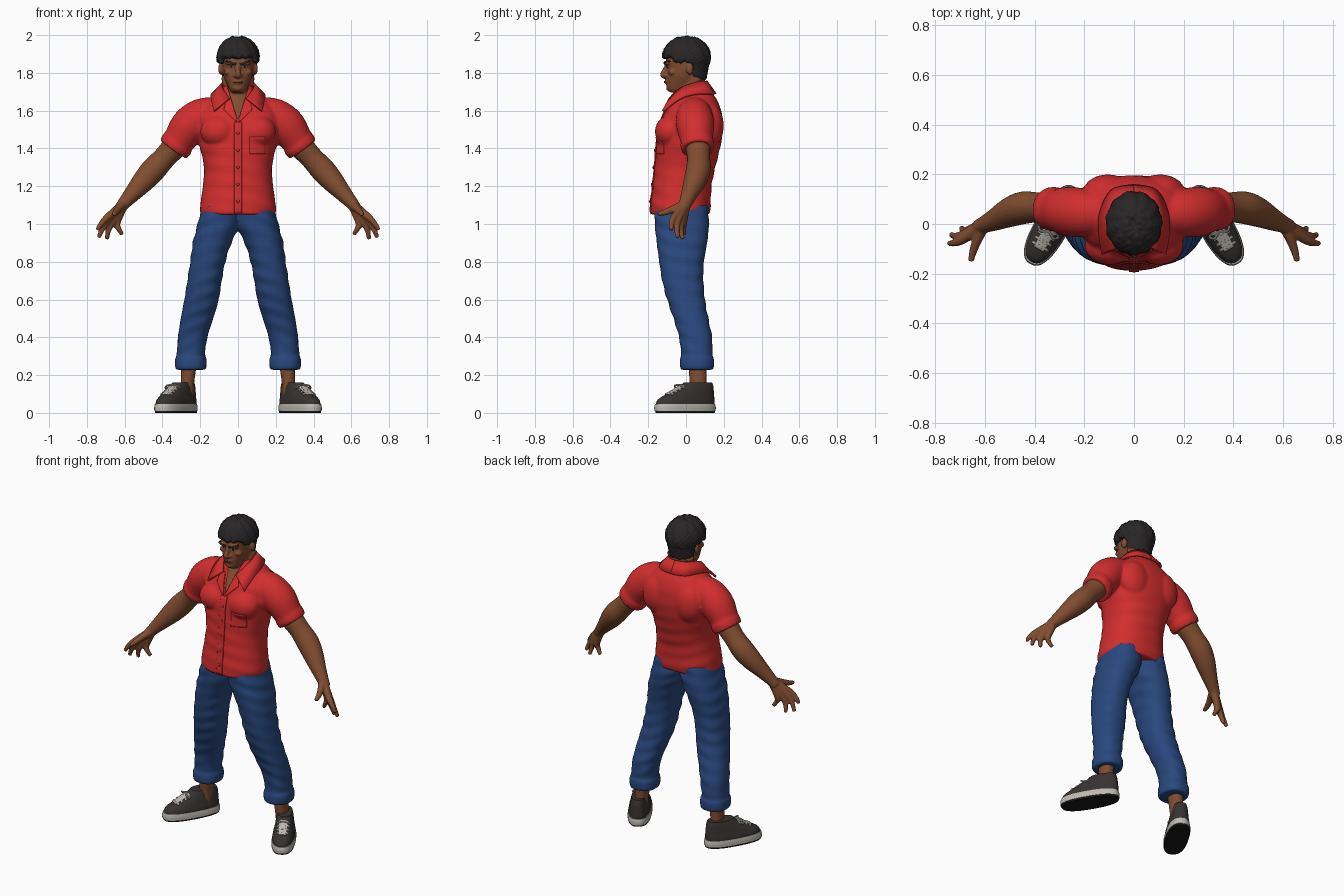
import bpy, bmesh, math
from math import cos, sin, pi
from mathutils import Vector, Matrix
from mathutils.bvhtree import BVHTree

if "Cube" in bpy.data.objects:
    bpy.data.objects.remove(bpy.data.objects["Cube"])


def material(name, *rgb):
    m = bpy.data.materials.new(name)
    m.use_nodes = True
    m.diffuse_color = (*rgb, 1)
    bsdf = m.node_tree.nodes["Principled BSDF"]
    bsdf.inputs["Base Color"].default_value = (*rgb, 1)
    bsdf.inputs["Roughness"].default_value = 0.8
    return m


SKIN = material("brown skin", 0.22, 0.075, 0.03)
LIP = material("dark lip", 0.13, 0.04, 0.022)
RED = material("red cloth", 0.64, 0.027, 0.027)
BLUE = material("blue denim", 0.022, 0.065, 0.21)
HAIR = material("black hair", 0.022, 0.019, 0.02)
SHOE = material("charcoal canvas", 0.04, 0.033, 0.033)
RUBBER = material("off white rubber", 0.52, 0.49, 0.44)
TREAD = material("black tread", 0.01, 0.009, 0.009)
WHITE = material("eye white", 0.4, 0.36, 0.32)


# ---- helpers ----
def spline(rows, k):
    """Catmull-Rom curve through rows of numbers."""
    out = []
    for i in range(len(rows) - 1):
        a, b, c, d = (rows[max(0, min(len(rows) - 1, i + j))] for j in (-1, 0, 1, 2))
        for s in range(k):
            t = s / k
            out.append([0.5 * (2*q + (r - p)*t + (2*p - 5*q + 4*r - w)*t*t + (3*q - p - 3*r + w)*t**3)
                        for p, q, r, w in zip(a, b, c, d)])
    return out + [list(rows[-1])]


def skin_rings(bm, rings):
    vs = [[bm.verts.new(p) for p in ring] for ring in rings]
    n = len(vs[0])
    for a, b in zip(vs, vs[1:]):
        for i in range(n):
            bm.faces.new((a[i], a[(i+1) % n], b[(i+1) % n], b[i]))
    bm.faces.new(vs[0])
    bm.faces.new(vs[-1])


def stack(bm, rows, power=2.3, k=6, n=40, fold=0.0):
    """Horizontal rings: z, centre x, half width, front y, back y."""
    rings = []
    for z, cx, hw, y0, y1 in spline(rows, k):
        ring = []
        for i in range(n):
            a = 2 * pi * i / n
            c, s = cos(a), sin(a)
            f = 1 + fold * sin(75 * z + 3 * sin(a + 1)) * (0.6 + 0.4 * sin(2 * a + 9 * z))
            ring.append((cx + hw * f * math.copysign(abs(c) ** (2 / power), c),
                         (y0 + y1) / 2 + (y1 - y0) / 2 * f * math.copysign(abs(s) ** (2 / power), s), z))
        rings.append(ring)
    skin_rings(bm, rings)


def tube(bm, rows, side=1, k=5, n=20):
    """Round limb along points: x, y, z, radius."""
    pts = spline(rows, k)
    rings = []
    for i, (x, y, z, r) in enumerate(pts):
        t = Vector(pts[min(i+1, len(pts)-1)][:3]) - Vector(pts[max(i-1, 0)][:3])
        u = t.cross(Vector((0, 1, 0))).normalized()
        v = u.cross(t).normalized()
        c = Vector((x, y, z))
        ring = [c + r * (cos(2*pi*j/n) * u + sin(2*pi*j/n) * v) for j in range(n)]
        rings.append([(p.x * side, p.y, p.z) for p in ring])
    skin_rings(bm, rings)


def ball(bm, centre, radii, detail=2):
    bmesh.ops.create_icosphere(bm, subdivisions=detail, radius=1,
                               matrix=Matrix.Translation(centre) @ Matrix.Diagonal((*radii, 1)))


def finish(bm, name, mat, voxel=0, mirror=False, smooth=3, thick=0):
    bmesh.ops.recalc_face_normals(bm, faces=bm.faces)
    me = bpy.data.meshes.new(name)
    bm.to_mesh(me)
    bm.free()
    ob = bpy.data.objects.new(name, me)
    bpy.context.collection.objects.link(ob)
    me.materials.append(mat)
    bpy.ops.object.select_all(action='DESELECT')
    ob.select_set(True)
    bpy.context.view_layer.objects.active = ob
    bpy.ops.object.shade_smooth_by_angle(angle=math.radians(40))
    if thick:
        s = ob.modifiers.new("thickness", 'SOLIDIFY')
        s.thickness, s.offset = thick, 0
    if mirror:
        ob.modifiers.new("mirror", 'MIRROR').use_mirror_merge = False
    if voxel:
        r = ob.modifiers.new("blend", 'REMESH')
        r.mode, r.voxel_size, r.use_smooth_shade = 'VOXEL', voxel, True
        s = ob.modifiers.new("relax", 'SMOOTH')
        s.factor, s.iterations = 0.5, smooth
    return ob


def surface(ob):
    bpy.context.view_layer.update()
    return BVHTree.FromObject(ob, bpy.context.evaluated_depsgraph_get())


def drape(name, mat, tree, quad, mirror=False, thick=0.006, down=False, place=None, n=10):
    """Thin plate laid over a surface; quad corners are x,z (or x,y when seen from above)."""
    bm = bmesh.new()
    a, b, c, d = (Vector(q) for q in quad)
    grid = []
    for i in range(n + 1):
        row = []
        for j in range(n + 1):
            p = a.lerp(b, i / n).lerp(d.lerp(c, i / n), j / n)
            start, way = ((p.x, p.y, 1), (0, 0, -1)) if down else ((p.x, -1, p.y), (0, 1, 0))
            hit = tree.ray_cast(Vector(start), Vector(way))[0] or tree.find_nearest(Vector(start))[0]
            row.append(bm.verts.new(hit - Vector(way) * 0.002))
        grid.append(row)
    for i in range(n):
        for j in range(n):
            bm.faces.new((grid[i][j], grid[i+1][j], grid[i+1][j+1], grid[i][j+1]))
    if place:
        bm.transform(place)
    return finish(bm, name, mat, mirror=mirror, thick=thick)


# ---- head, neck and chest ----
bm = bmesh.new()
stack(bm, [(1.695, 0, .03, -.08, -.02), (1.712, 0, .045, -.098, .02), (1.745, 0, .061, -.104, .07),
           (1.78, 0, .075, -.104, .095), (1.82, 0, .082, -.1, .108), (1.86, 0, .085, -.106, .112),
           (1.9, 0, .088, -.106, .112), (1.94, 0, .078, -.085, .095), (1.965, 0, .05, -.05, .06)])
stack(bm, [(1.48, 0, .12, -.142, .1), (1.55, 0, .115, -.123, .1), (1.6, 0, .1, -.098, .1),
           (1.65, 0, .08, -.064, .1), (1.7, 0, .069, -.04, .1), (1.78, 0, .066, -.03, .1)])
tube(bm, [(0, -.095, 1.85, .011), (0, -.113, 1.815, .012), (0, -.122, 1.79, .016), (0, -.108, 1.776, .01)])
ball(bm, (0, -.103, 1.752), (.027, .011, .012))
ball(bm, (0, -.092, 1.72), (.027, .014, .017))
for s in (1, -1):
    ball(bm, (s * .036, -.099, 1.852), (.036, .017, .011))
    ball(bm, (s * .014, -.11, 1.785), (.012, .013, .01))
    ball(bm, (s * .054, -.072, 1.803), (.022, .022, .016))
    ball(bm, (s * .092, .02, 1.822), (.013, .02, .034))
    tube(bm, [(.06, .06, 1.78, .03), (.045, .02, 1.7, .025), (.02, -.03, 1.62, .02)], s)
face = surface(finish(bm, "head_and_neck", SKIN, voxel=.006))
drape("eyebrow", HAIR, face, [(.01, 1.841), (.062, 1.856), (.06, 1.864), (.01, 1.852)], True)
drape("eye_white", WHITE, face, [(.018, 1.827), (.05, 1.831), (.046, 1.838), (.02, 1.836)], True, .004)
drape("iris", HAIR, face, [(.029, 1.827), (.038, 1.827), (.038, 1.838), (.029, 1.838)], True, .006)
drape("lips", LIP, face, [(-.024, 1.748), (.024, 1.748), (.018, 1.757), (-.018, 1.757)], thick=.003)

# ---- curly hair: tight balls spiralled over the skull ----
bm = bmesh.new()
ball(bm, (0, .003, 1.905), (.104, .118, .077), 3)
COUNT = 420
for i in range(COUNT):
    z = 1.768 + .213 * (i + .5) / COUNT
    a = i * 2.39996
    h = math.sqrt(max(0, 1 - ((z - 1.88) / .103) ** 2)) if z > 1.88 else 1 - 1.6 * (1.88 - z)
    short = z < 1.85
    x, y = .1 * h * cos(a), .003 + .116 * h * sin(a)
    lowest = 1.885 if y < -.055 else 1.862 if y < .04 else 1.768
    if z > lowest:
        r = .014 if short else .018 + .003 * sin(i * 5)
        ball(bm, (x, y, z), (r, r, r), 1)
finish(bm, "curly_hair", HAIR, voxel=.0055, smooth=1)

# ---- shirt: torso, chest muscles and short sleeves ----
bm = bmesh.new()
stack(bm, [(1.05, 0, .195, -.187, .125), (1.09, 0, .201, -.188, .13), (1.2, 0, .186, -.176, .135),
           (1.3, 0, .18, -.166, .155), (1.4, 0, .2, -.158, .18), (1.48, 0, .217, -.15, .194),
           (1.55, 0, .225, -.13, .194), (1.6, 0, .21, -.11, .186), (1.65, 0, .165, -.08, .168),
           (1.7, 0, .1, -.055, .135), (1.735, 0, .07, -.035, .12)], fold=.014, n=56)
for s in (1, -1):
    ball(bm, (s * .1, -.085, 1.49), (.1, .08, .085), 3)
    ball(bm, (s * .105, .13, 1.52), (.1, .07, .12), 3)
    tube(bm, [(.13, .045, 1.59, .085), (.2, .045, 1.565, .097), (.26, .05, 1.515, .1),
              (.31, .056, 1.445, .086), (.34, .06, 1.4, .08)], s, n=28)
    tube(bm, [(.315, .058, 1.433, .088), (.325, .06, 1.42, .09), (.343, .062, 1.395, .085)], s, n=28)
shirt = finish(bm, "shirt", RED, voxel=.009)
cloth = surface(shirt)

# neck opening
bm = bmesh.new()
skin_rings(bm, [[(0, y, 1.545), (.066, y, 1.76), (-.066, y, 1.76)] for y in (-.3, 0)])
cutter = finish(bm, "neck_opening_cutter", RED)
cutter.hide_render = True
cutter.hide_set(True)
cutter.display_type = 'WIRE'
cut = shirt.modifiers.new("neck opening", 'BOOLEAN')
cut.operation, cut.solver, cut.object = 'DIFFERENCE', 'EXACT', cutter

# collar, lapels, button strip and pocket
bm = bmesh.new()
top = spline([(.045, -.085, 1.665), (.076, -.04, 1.71), (.086, .02, 1.738), (.064, .085, 1.752), (0, .108, 1.755)], 5)
low = spline([(.128, -.122, 1.597), (.14, -.038, 1.66), (.135, .045, 1.687), (.09, .135, 1.69), (0, .156, 1.688)], 5)
tops, lows = ([bm.verts.new(p) for p in row] for row in (top, low))
for i in range(len(top) - 1):
    bm.faces.new((tops[i], tops[i+1], lows[i+1], lows[i]))
finish(bm, "collar", RED, mirror=True, thick=.013)
drape("lapel", RED, cloth, [(.004, 1.535), (.075, 1.605), (.06, 1.66), (.036, 1.66)], True, .009)
drape("button_strip", RED, cloth, [(-.02, 1.052), (.02, 1.052), (.02, 1.54), (-.02, 1.54)], thick=.007, n=24)
drape("chest_pocket", RED, cloth, [(.06, 1.37), (.145, 1.37), (.145, 1.46), (.06, 1.46)], thick=.006)
bm = bmesh.new()
for i in range(5):
    z = 1.12 + i * .09
    y = cloth.ray_cast(Vector((0, -1, z)), Vector((0, 1, 0)))[0].y
    ball(bm, (0, y - .006, z), (.008, .004, .008))
finish(bm, "shirt_buttons", RED)

# ---- arms and hands ----
bm = bmesh.new()
tube(bm, [(.27, .058, 1.48, .065), (.335, .063, 1.41, .066), (.39, .067, 1.35, .061), (.447, .065, 1.288, .066),
          (.5, .047, 1.228, .06), (.555, .02, 1.165, .046), (.605, -.003, 1.108, .034), (.625, -.012, 1.08, .032)])
wrist = (.605, -.004, 1.105, .026)
for knuckle, tip in [((.69, -.062, 1.037), (.745, -.078, .968)), ((.688, -.043, 1.018), (.737, -.043, .928)),
                     ((.668, -.027, 1.005), (.694, -.016, .92)), ((.64, -.012, 1.008), (.613, -.008, .945))]:
    bend = [k * .5 + t * .5 + d for k, t, d in zip(knuckle, tip, (.006, -.006, 0))]
    tube(bm, [wrist, (*knuckle, .019), (*bend, .0145), (*tip, .011)], n=14)
tube(bm, [wrist, (.632, -.065, 1.08, .02), (.648, -.11, 1.062, .016), (.657, -.15, 1.052, .011)], n=14)
finish(bm, "arm_and_hand", SKIN, voxel=.0055, mirror=True)

# ---- trousers with rolled cuffs ----
bm = bmesh.new()
stack(bm, [(1.1, .09, .098, -.165, .115), (1., .102, .112, -.165, .122), (.9, .137, .102, -.155, .112),
           (.8, .16, .093, -.142, .095), (.7, .177, .091, -.126, .092), (.6, .193, .091, -.1, .1),
           (.5, .217, .086, -.066, .118), (.4, .24, .078, -.037, .138), (.3, .25, .074, -.025, .14),
           (.235, .25, .073, -.025, .138)], fold=.03, k=8)
stack(bm, [(.228, .25, .077, -.026, .142), (.245, .25, .083, -.032, .148), (.285, .25, .083, -.032, .148),
           (.3, .25, .077, -.026, .142)])
finish(bm, "trousers", BLUE, voxel=.008, mirror=True)

# ---- ankles ----
bm = bmesh.new()
stack(bm, [(.09, .27, .036, .025, .115), (.16, .267, .035, .02, .108), (.28, .258, .043, .01, .11)])
finish(bm, "ankle", SKIN, mirror=True)

# ---- sneakers, toe along -y, then turned outwards ----
turn = Matrix.Translation((.328, -.004, 0)) @ Matrix.Rotation(math.radians(30), 4, 'Z')
LAYERS = {
    "shoe_tread": (TREAD, [(0, 0, .066, -.174, .172), (.012, 0, .067, -.176, .174)]),
    "shoe_sole": (RUBBER, [(.01, 0, .069, -.18, .177), (.03, 0, .069, -.181, .178), (.048, 0, .066, -.176, .174)]),
    "shoe_upper": (SHOE, [(.04, 0, .064, -.172, .17), (.065, 0, .063, -.165, .171), (.085, 0, .058, -.138, .17),
                          (.11, 0, .053, -.085, .168), (.14, 0, .047, -.03, .165), (.162, 0, .041, -.002, .158)]),
}
for name, (mat, rows) in LAYERS.items():
    bm = bmesh.new()
    stack(bm, rows, power=2.5, k=3, n=48)
    if name == "shoe_upper":
        shoe_top = BVHTree.FromBMesh(bm)
    bm.transform(turn)
    finish(bm, name, mat, mirror=True)
drape("shoe_tongue", RUBBER, shoe_top, [(-.022, -.112), (.022, -.112), (.026, -.025), (-.026, -.025)],
      True, .008, True, turn)
for i in range(4):
    y = -.102 + i * .024
    drape("shoe_lace", RUBBER, shoe_top, [(-.036, y), (.036, y), (.036, y + .009), (-.036, y + .009)],
          True, .0095, True, turn)
bm = bmesh.new()
for s in (1, -1):
    tube(bm, [(0, -.03, .148, .005), (s * .03, -.045, .145, .005), (s * .045, -.03, .13, .005),
              (s * .02, -.022, .142, .005)], n=8)
bm.transform(turn)
finish(bm, "lace_bow", RUBBER, mirror=True)
